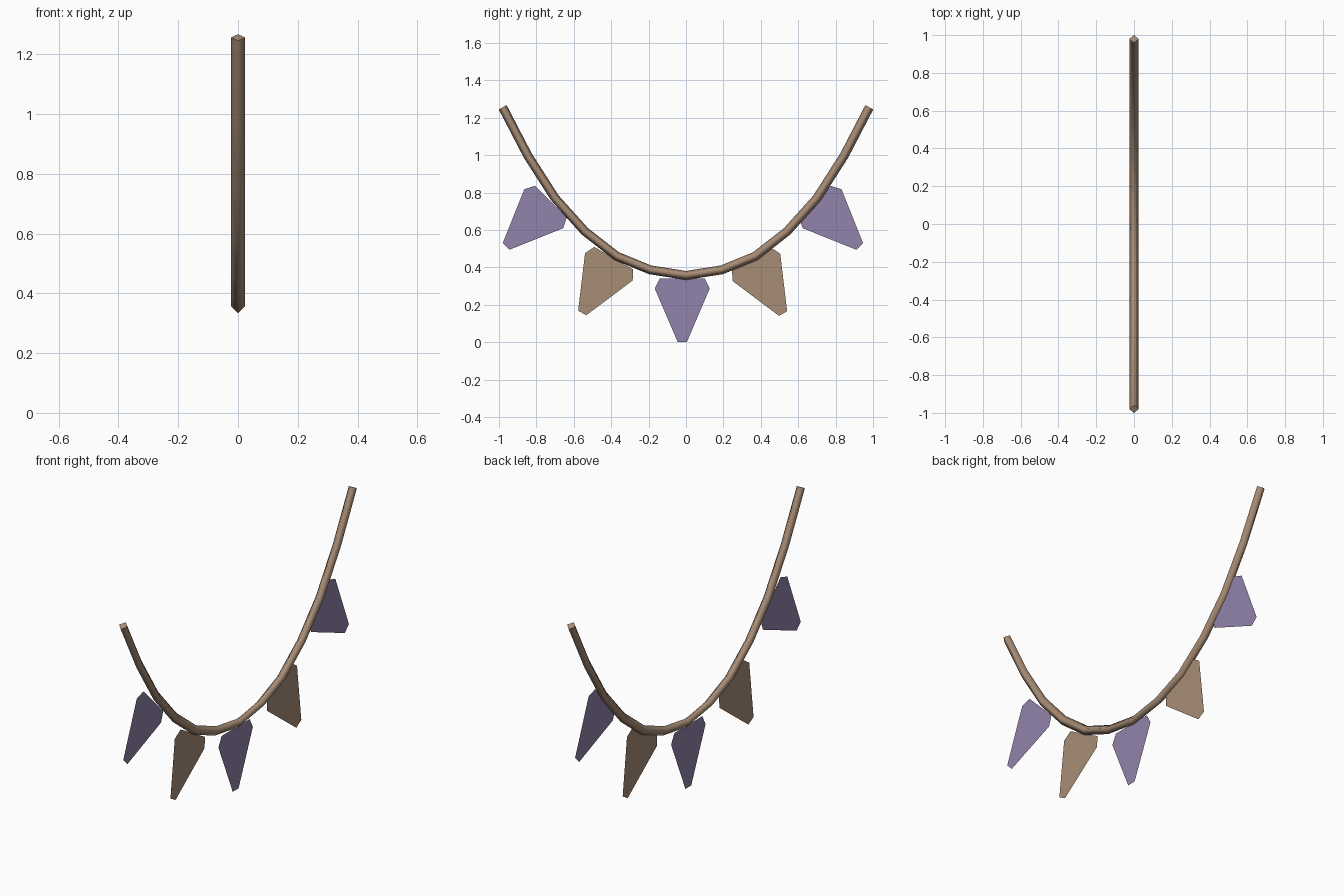
import bpy
import bmesh
from math import radians
from mathutils import Matrix, Vector

cube = bpy.data.objects.get("Cube")
if cube:
    bpy.data.objects.remove(cube, do_unlink=True)


def make_material(name, color):
    mat = bpy.data.materials.new(name)
    mat.use_nodes = True
    mat.diffuse_color = (*color, 1)
    bsdf = mat.node_tree.nodes["Principled BSDF"]
    bsdf.inputs["Base Color"].default_value = (*color, 1)
    bsdf.inputs["Roughness"].default_value = 0.9
    return mat


brown = make_material("rope brown", (0.39, 0.265, 0.18))
purple = make_material("pennant purple", (0.29, 0.227, 0.41))


def add_object(name, bm, mat):
    bmesh.ops.recalc_face_normals(bm, faces=bm.faces)
    mesh = bpy.data.meshes.new(name)
    bm.to_mesh(mesh)
    bm.free()
    mesh.materials.append(mat)
    obj = bpy.data.objects.new(name, mesh)
    bpy.context.collection.objects.link(obj)
    return obj


# Sagging rope: a four-sided tube swept along a mirrored path
half = [(0.98, 1.256), (0.846, 0.998), (0.70, 0.77), (0.541, 0.593),
        (0.37, 0.46), (0.192, 0.387)]
path = [Vector((0, -y, z)) for y, z in half] + [Vector((0, 0, 0.357))]
path += [Vector((0, y, z)) for y, z in reversed(half)]
radius = 0.024

bm = bmesh.new()
rings = []
for i, p in enumerate(path):
    tangent = (path[min(i + 1, len(path) - 1)] - path[max(i - 1, 0)]).normalized()
    side = Vector((1, 0, 0))
    up = side.cross(tangent)
    rings.append([bm.verts.new(p + d * radius) for d in (side, up, -side, -up)])
for a, b in zip(rings, rings[1:]):
    for k in range(4):
        n = (k + 1) % 4
        bm.faces.new((a[k], a[n], b[n], b[k])).smooth = True
# End caps stay flat with sharp rims
for ring in (rings[0], rings[-1]):
    cap = bm.faces.new(ring)
    for edge in cap.edges:
        edge.smooth = False
add_object("rope", bm, brown)

# Flat pennants: one outline, hung at the rope and tilted with it
right_side = [(0.025, -0.338), (0.147, -0.053), (0.12, 0)]
outline = right_side + [(-y, z) for y, z in reversed(right_side)]


def add_pennant(name, y, z, tilt, mat):
    bm = bmesh.new()
    place = Matrix.Translation((0, y, z)) @ Matrix.Rotation(radians(tilt), 4, "X")
    face = bm.faces.new([bm.verts.new(place @ Vector((0, a, b))) for a, b in outline])
    face.normal_update()
    mesh_obj = add_object(name, bm, mat)
    return mesh_obj


add_pennant("pennant_front_outer", -0.723, 0.751, -45, purple)
add_pennant("pennant_front_inner", -0.386, 0.449, -30, brown)
add_pennant("pennant_middle", -0.02, 0.34, 0, purple)
add_pennant("pennant_back_inner", 0.35, 0.446, 30, brown)
add_pennant("pennant_back_outer", 0.69, 0.751, 45, purple)
